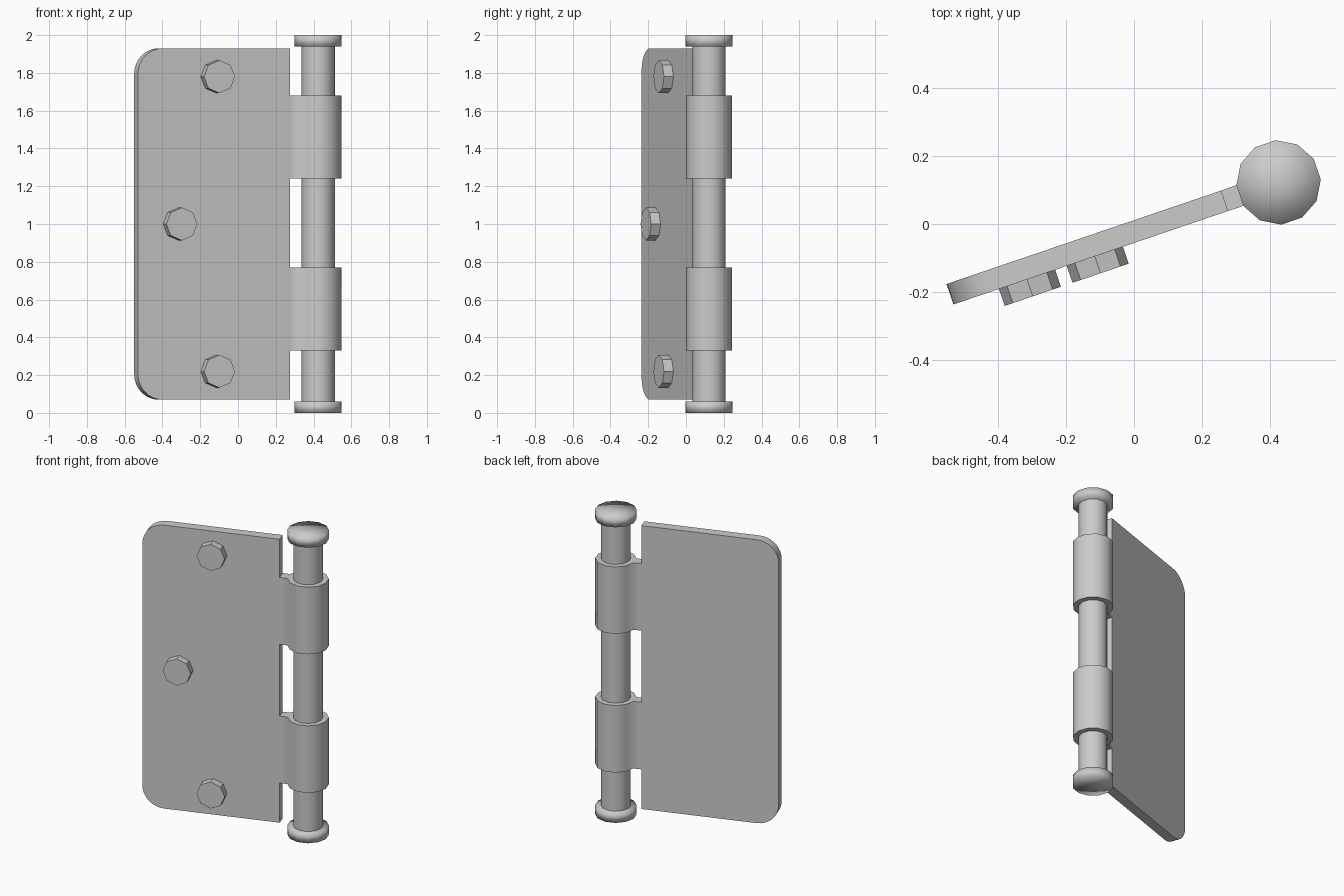
import bpy, bmesh, math
from mathutils import Matrix, Vector

if "Cube" in bpy.data.objects:
    bpy.data.objects.remove(bpy.data.objects["Cube"])

# Local frame: pin axis is the origin, leaf runs towards -x, its front faces -y
FRAME = Matrix.Translation((0.424, 0.122, 0)) @ Matrix.Rotation(math.radians(18.8), 4, 'Z')
HALF_T = 0.0316          # half leaf thickness
LEAF_R, LEAF_L = -0.167, -1.018

grey = bpy.data.materials.new("plain grey metal")
grey.diffuse_color = (0.6, 0.6, 0.6, 1)
grey.use_nodes = True
grey.node_tree.nodes["Principled BSDF"].inputs["Base Color"].default_value = grey.diffuse_color


def ring(r, n, start=0.0):
    return [(r * math.cos(start + 2 * math.pi * i / n),
             r * math.sin(start + 2 * math.pi * i / n)) for i in range(n)]


def prism(name, outline, lo, hi, place=Matrix.Identity(4), smooth=30, fan=False):
    """Extrude a 2D outline from lo to hi; smooth edges below the given angle."""
    bm = bmesh.new()
    face = bm.faces.new([bm.verts.new((x, y, lo)) for x, y in outline])
    ext = bmesh.ops.extrude_face_region(bm, geom=[face], use_keep_orig=True)
    bmesh.ops.translate(bm, vec=(0, 0, hi - lo),
                        verts=[v for v in ext['geom'] if isinstance(v, bmesh.types.BMVert)])
    if fan:
        bmesh.ops.poke(bm, faces=[f for f in bm.faces if len(f.verts) > 4])
    bmesh.ops.transform(bm, matrix=FRAME @ place, verts=bm.verts)
    bmesh.ops.recalc_face_normals(bm, faces=bm.faces)
    for f in bm.faces:
        f.smooth = True
    for e in bm.edges:
        e.smooth = e.calc_face_angle(0) < math.radians(smooth)
    me = bpy.data.meshes.new(name)
    bm.to_mesh(me)
    bm.free()
    me.materials.append(grey)
    ob = bpy.data.objects.new(name, me)
    bpy.context.collection.objects.link(ob)
    return ob


# Leaf plate: outline in x-z with the two outer corners rounded
R = 0.136
leaf = [(LEAF_R, 0.07), (LEAF_R, 1.93)]
for cz, start in ((1.93 - R, 90), (0.07 + R, 180)):
    for i in range(9):
        a = math.radians(start + 90 * i / 8)
        leaf.append((LEAF_L + R + R * math.cos(a), cz + R * math.sin(a)))
UPRIGHT = Matrix.Rotation(math.pi / 2, 4, 'X')   # outline y -> z, depth -> -y
prism("leaf_plate", leaf, -HALF_T, HALF_T, UPRIGHT)

# Pin shaft and its end caps
START = math.radians(15)
prism("pin_shaft", ring(0.0885, 12, START), 0.03, 1.97, smooth=80)
for name, lo in (("bottom_cap", 0.0), ("top_cap", 1.94)):
    prism(name, ring(0.124, 12, START), lo, lo + 0.06, smooth=120, fan=True)

# Knuckles: barrel whose leaf-side facet reaches out to the plate
barrel = ring(0.123, 12, START)
barrel[6:6] = []
knuckle = barrel[:6] + [(LEAF_R, barrel[5][1]), (LEAF_R, barrel[6][1])] + barrel[6:]
for name, lo in (("lower_knuckle", 0.33), ("upper_knuckle", 1.24)):
    prism(name, knuckle, lo, lo + 0.44, smooth=80)

# Octagonal screw heads on the front
for name, x, z in (("lower_screw", -0.58, 0.22), ("middle_screw", -0.79, 1.0),
                   ("upper_screw", -0.58, 1.78)):
    prism(name, ring(0.087, 8), HALF_T - 0.01, 0.084,
          Matrix.Translation(Vector((x, 0, z))) @ UPRIGHT)
